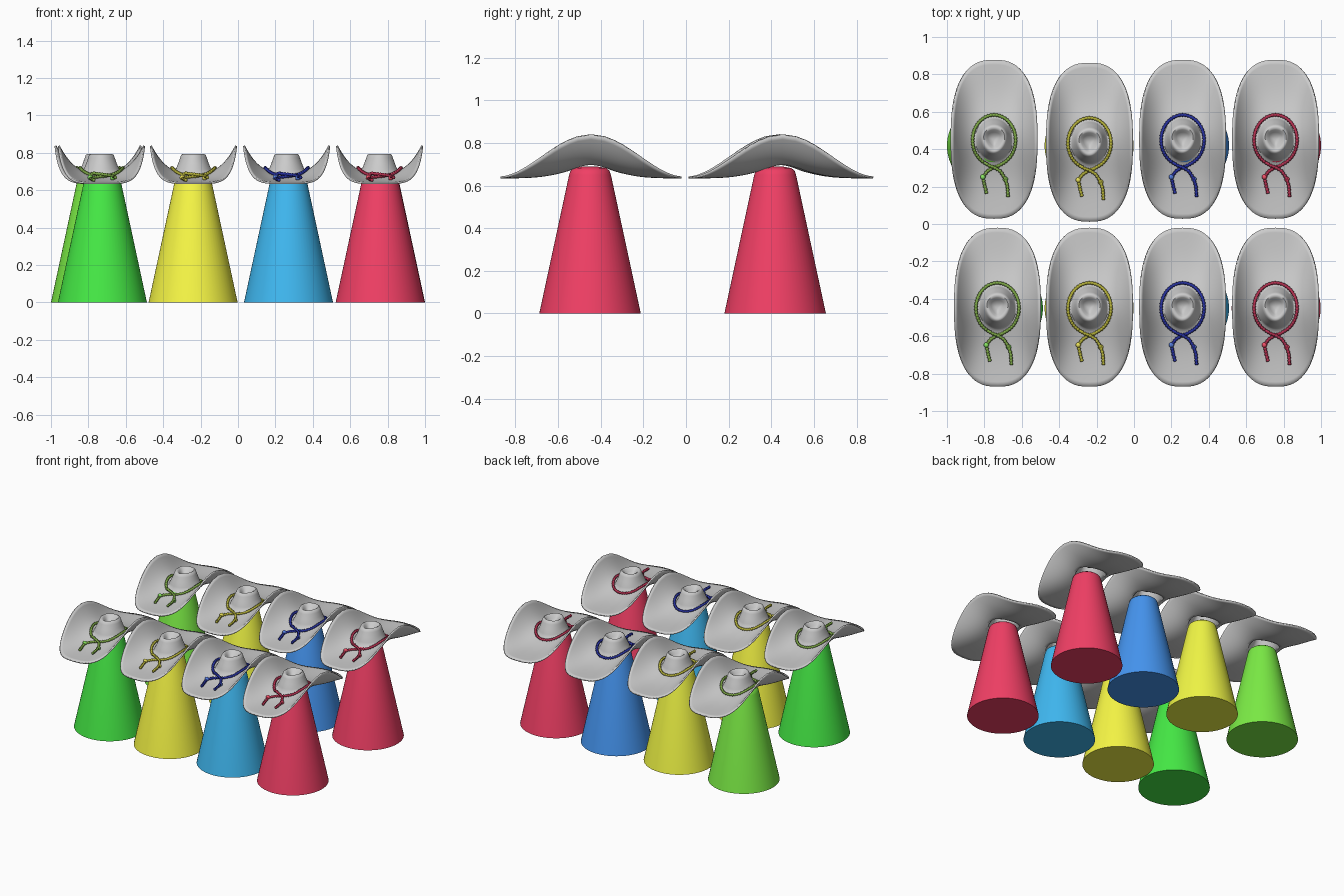
import bpy, math
from mathutils import Vector

if "Cube" in bpy.data.objects:
    bpy.data.objects.remove(bpy.data.objects["Cube"])

HX, HY, P = 0.228, 0.425, 2.6      # brim half width, half length, roundness


def material(name, rgb):
    m = bpy.data.materials.new(name)
    m.diffuse_color = (*rgb, 1)
    m.use_nodes = True
    m.node_tree.nodes["Principled BSDF"].inputs["Base Color"].default_value = m.diffuse_color
    return m


def add_object(name, verts, faces, loc, mat=None, sharp=40):
    me = bpy.data.meshes.new(name)
    me.from_pydata(verts, [], faces)
    me.shade_smooth()
    me.set_sharp_from_angle(angle=math.radians(sharp))
    ob = bpy.data.objects.new(name, me)
    ob.location = loc
    bpy.context.collection.objects.link(ob)
    if mat:
        me.materials.append(mat)
    return ob


def loft(rings, closed_ends=True):
    """Skin a list of equal-length closed rings."""
    n = len(rings[0])
    verts = [v for r in rings for v in r]
    faces = [(k * n + i, k * n + (i + 1) % n, (k + 1) * n + (i + 1) % n, (k + 1) * n + i)
             for k in range(len(rings) - 1) for i in range(n)]
    if closed_ends:
        faces.append(tuple(reversed(range(n))))
    faces.append(tuple(range((len(rings) - 1) * n, len(rings) * n)))
    return verts, faces


def spow(v, e):
    return math.copysign(abs(v) ** e, v)


def brim_z(x, y):
    """Height of the brim: drooping front and back, rolled-up sides."""
    q = min(abs(y) / HY, 1)
    mid = 0.638 + 0.05 * math.exp(-(y / 0.17) ** 2)
    edge = 0.638 + 0.2 * max(math.cos(math.pi / 2 * q), 0) ** 1.75
    half = HX * max(1 - q ** P, 1e-9) ** (1 / P)
    return mid + max(edge - mid, 0) * min(abs(x) / half, 1) ** 3


def hat(name, loc):
    n = 72
    angles = [2 * math.pi * i / n for i in range(n)]
    rings = []
    # brim, from the edge in to the crown base
    for k in range(13):
        f = 1 - k / 12
        ring = []
        for a in angles:
            c, s = math.cos(a), math.sin(a)
            x = f * HX * spow(c, 2 / P) + (1 - f) * 0.1 * c
            y = f * HY * spow(s, 2 / P) + (1 - f) * 0.115 * s
            ring.append((x, y, brim_z(x, y)))
        rings.append(ring)
    # crown wall, rim and pinched dent
    for r, z, taper in ((.9, .71, 0), (.77, .742, .04), (.66, .772, .1), (.61, .786, .14),
                        (.55, .79, .2), (.47, .784, .28), (.36, .768, .35),
                        (.2, .754, .35), (.06, .75, .3)):
        ring = []
        for a in angles:
            c, s = math.cos(a), math.sin(a)
            ring.append((0.1 * r * c * (1 + taper * s), 0.115 * r * s, z))
        rings.append(ring)
    verts, faces = loft(rings, False)
    ob = add_object(name, verts, faces, loc, sharp=70)
    mod = ob.modifiers.new("felt", 'SOLIDIFY')
    mod.thickness, mod.offset = 0.01, 0


def cord_path():
    """Tail, loop round the crown, crossing at the front, other tail."""
    left = [(-.04, -.29), (-.05, -.25), (-.06, -.202), (-.035, -.17), (0, -.15), (.03, -.139)]
    right = [(-.03, -.139), (0, -.15), (.035, -.172), (.06, -.213), (.071, -.25), (.075, -.31)]
    loop = []
    for i in range(61):
        a = -math.pi / 2 + 0.4 + (2 * math.pi - 0.8) * i / 60
        loop.append((.115 * math.cos(a), -.005 + .135 * math.sin(a)))
    pts = []
    for i, (x, y) in enumerate(left + loop + right):
        lift = 0.012 if i >= len(left) + 60 else 0
        pts.append(Vector((x, y, brim_z(x, y) + 0.013 + lift)))
    return pts


def resample(pts, step):
    out, carry = [], 0.0
    for a, b in zip(pts, pts[1:]):
        d = (b - a).length
        while carry < d:
            out.append(a.lerp(b, carry / d))
            carry += step
        carry -= d
    return out


def cord(name, loc, mat):
    pts = resample(cord_path(), 0.004)
    rings = []
    for i, p in enumerate(pts):
        t = (pts[min(i + 2, len(pts) - 1)] - pts[max(i - 2, 0)]).normalized()
        side = t.cross(Vector((0, 0, 1))).normalized()
        up = side.cross(t)
        r = 0.0055 + 0.0045 * abs(math.sin(math.pi * (i + .5) / 4))   # plaited bulges
        rings.append([p + r * (math.cos(k * math.pi / 4) * up + math.sin(k * math.pi / 4) * side)
                      for k in range(8)])
    add_object(name, *loft(rings), loc, mat, sharp=80)


def cord_bead(name, loc, x, y, mat):
    rings = []
    for k in range(1, 10):
        a = math.pi * k / 10
        rings.append([(.014 * math.sin(a) * math.cos(b * math.pi / 8),
                       .014 * math.sin(a) * math.sin(b * math.pi / 8),
                       -.014 * math.cos(a)) for b in range(16)])
    add_object(name, *loft(rings), Vector(loc) + Vector((x, y, brim_z(x, y) + .016)), mat, sharp=80)


def cone(name, loc, mat):
    rings = [[(r * math.cos(2 * math.pi * i / 64), r * math.sin(2 * math.pi * i / 64), z)
              for i in range(64)]
             for r, z in ((.238, 0), (.098, .65), (.091, .67), (.075, .682), (.04, .688))]
    add_object(name, *loft(rings), loc, mat)


# colour: cone front, cone back, cord, bead, x of front cone, back cone, front hat, back hat
pieces = {
    "green": ((.06, .82, .06), (.2, .84, .06), (.2, .38, .06), (.25, .8, .12), -.725, -.762, -.73, -.748),
    "yellow": ((.93, .93, .06), (.88, .93, .06), (.45, .43, .04), (.82, .75, .1), -.24, -.24, -.238, -.238),
    "blue": ((.05, .48, .88), (.06, .3, .87), (.02, .03, .34), (.1, .22, .78), .27, .27, .26, .26),
    "red": ((.88, .05, .13), (.88, .05, .13), (.45, .03, .08), (.88, .08, .14), .76, .762, .757, .757),
}

for colour, (front, back, cord_rgb, bead_rgb, fx, bx, hfx, hbx) in pieces.items():
    cord_mat = material(colour + "_cord", cord_rgb)
    bead_mat = material(colour + "_bead", bead_rgb)
    hat_back_y = .437 if colour == "yellow" else .453
    for row, rgb, x, y, hx, hy in (("front", front, fx, -.45, hfx, -.445),
                                   ("back", back, bx, .418, hbx, hat_back_y)):
        tag = f"{row}_{colour}_"
        cone(tag + "cone", (x, y, 0), material(tag + "cone", rgb))
        hat(tag + "hat", (hx, hy, 0))
        cord(tag + "hat_cord", (hx, hy, 0), cord_mat)
        cord_bead(tag + "left_bead", (hx, hy, 0), -.06, -.202, bead_mat)
        cord_bead(tag + "right_bead", (hx, hy, 0), .06, -.213, bead_mat)
